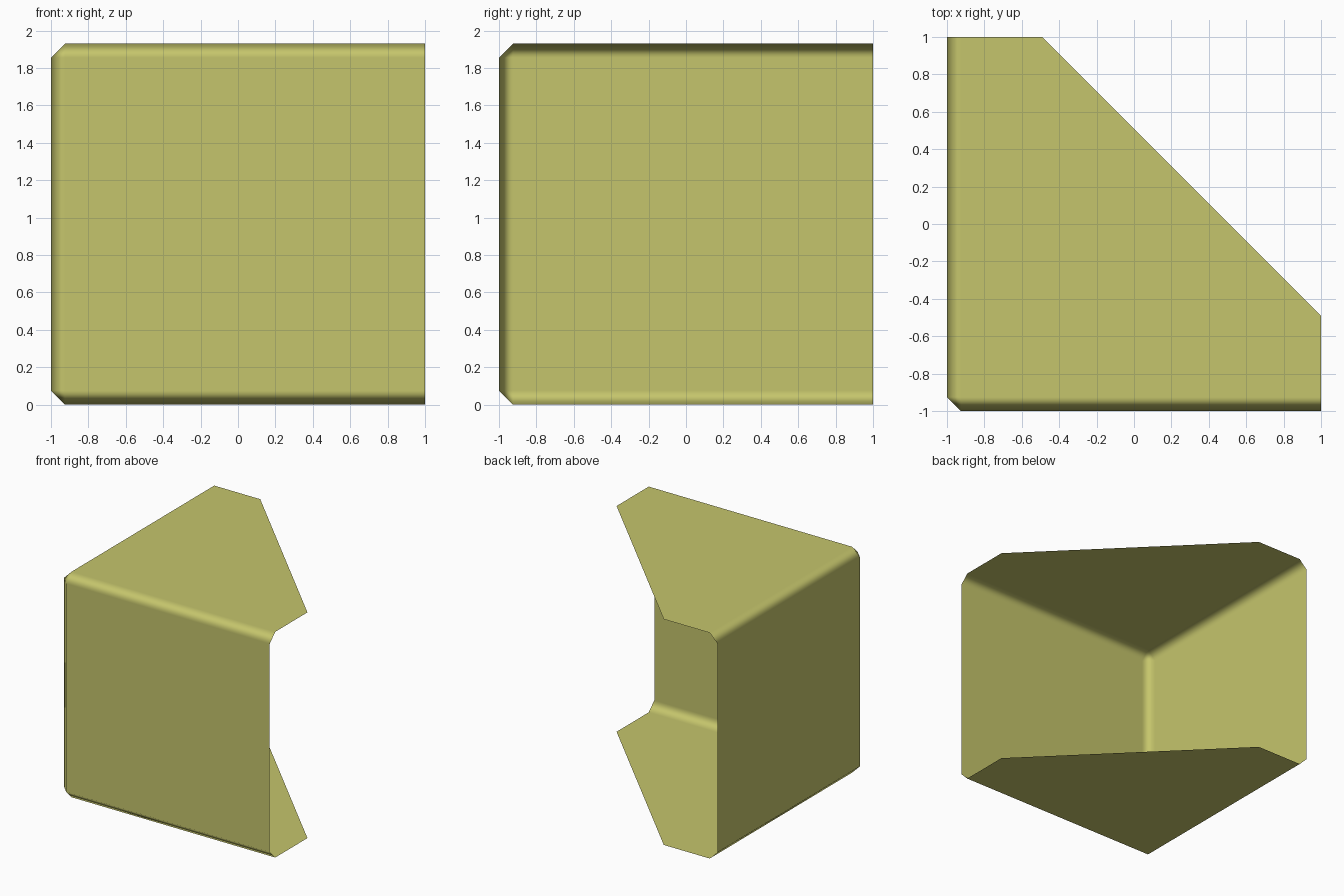
import bpy
import bmesh
from mathutils import Vector

HEIGHT = 1.93
CHAMFER = 0.075

default = bpy.data.objects.get("Cube")
if default:
    bpy.data.objects.remove(default, do_unlink=True)

# Olive yellow paint
paint = bpy.data.materials.new("olive_yellow")
paint.use_nodes = True
colour = (0.56, 0.56, 0.15, 1)
paint.diffuse_color = colour
paint.node_tree.nodes["Principled BSDF"].inputs["Base Color"].default_value = colour

# Thin box shell
bm = bmesh.new()
bmesh.ops.create_cube(bm, size=2)
bmesh.ops.scale(bm, vec=(1, 1, HEIGHT / 2), verts=bm.verts)
bmesh.ops.translate(bm, vec=(0, 0, HEIGHT / 2), verts=bm.verts)
bm.normal_update()

# Open the back and the +x side
open_sides = [f for f in bm.faces if f.normal.x > 0.5 or f.normal.y > 0.5]
bmesh.ops.delete(bm, geom=open_sides, context='FACES')

# Trim the top and bottom plates diagonally
bmesh.ops.bisect_plane(
    bm, geom=bm.verts[:] + bm.edges[:] + bm.faces[:],
    plane_co=Vector((0.51, 0, 0)), plane_no=Vector((1, 1, 0)),
    clear_outer=True)

for face in bm.faces:
    face.smooth = True

mesh = bpy.data.meshes.new("corner_shell")
bm.to_mesh(mesh)
bm.free()
mesh.materials.append(paint)
shell = bpy.data.objects.new("corner_shell", mesh)
bpy.context.collection.objects.link(shell)

# Softly shaded chamfers where the panels meet
bevel = shell.modifiers.new("chamfer", 'BEVEL')
bevel.width = CHAMFER
bevel.segments = 1
bevel.limit_method = 'ANGLE'
bevel.harden_normals = True
